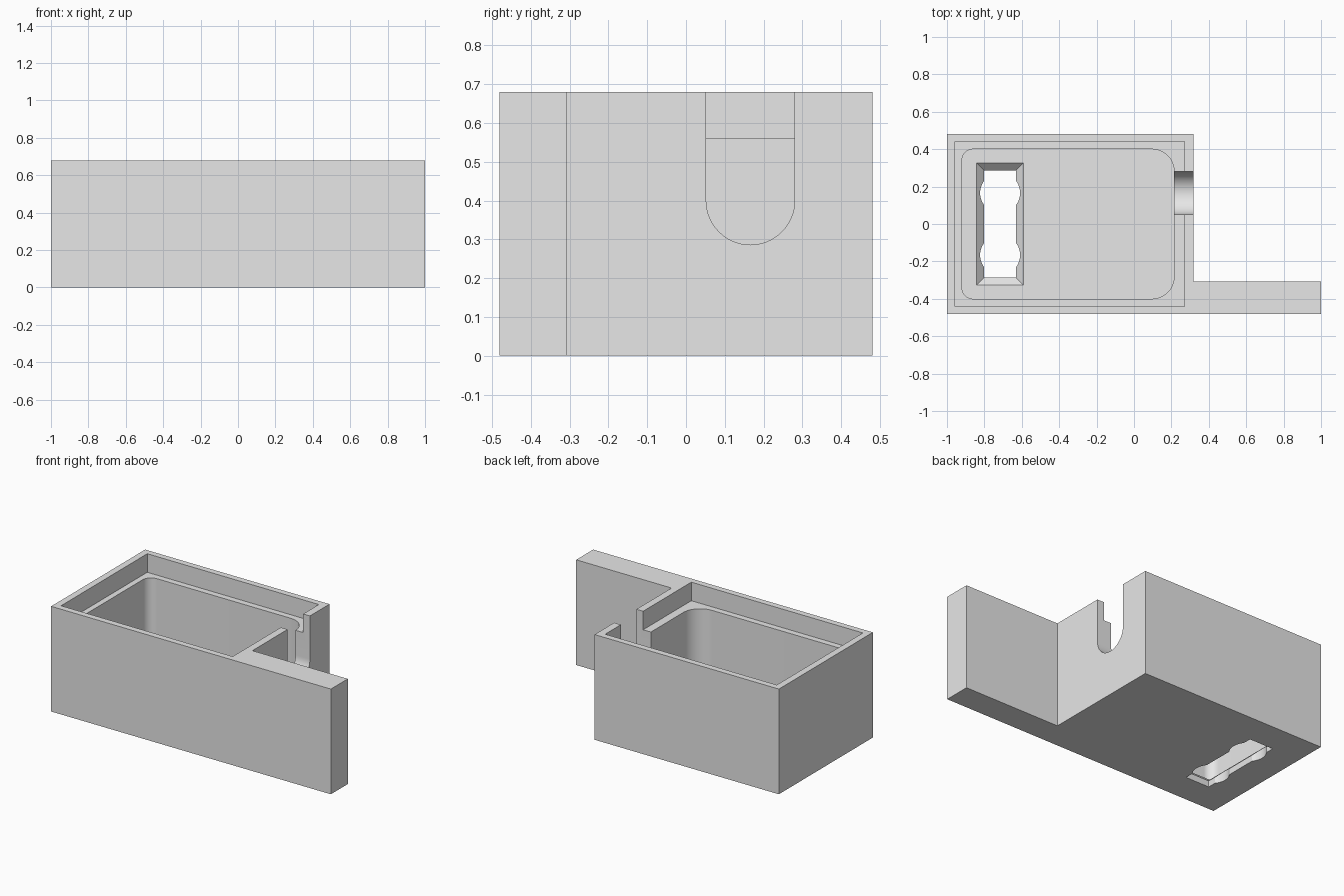
import bpy, bmesh, math
from mathutils import Matrix, Vector

old = bpy.data.objects.get("Cube")
if old:
    bpy.data.objects.remove(old, do_unlink=True)

grey = bpy.data.materials.new("plain_grey")
grey.use_nodes = True
grey.diffuse_color = (0.8, 0.8, 0.8, 1)
grey.node_tree.nodes["Principled BSDF"].inputs["Base Color"].default_value = (0.8, 0.8, 0.8, 1)


def prism(name, outline, z0, z1, top=None, matrix=None):
    """Solid between an outline at z0 and the same (or a second) outline at z1."""
    bm = bmesh.new()
    low = [bm.verts.new((x, y, z0)) for x, y in outline]
    high = [bm.verts.new((x, y, z1)) for x, y in (top or outline)]
    bm.faces.new(low[::-1])
    bm.faces.new(high)
    n = len(low)
    for i in range(n):
        j = (i + 1) % n
        bm.faces.new((low[i], low[j], high[j], high[i]))
    if matrix:
        bm.transform(matrix)
    bmesh.ops.recalc_face_normals(bm, faces=bm.faces)
    mesh = bpy.data.meshes.new(name)
    bm.to_mesh(mesh)
    bm.free()
    mesh.materials.append(grey)
    obj = bpy.data.objects.new(name, mesh)
    bpy.context.collection.objects.link(obj)
    return obj


def arc(cx, cy, r, start, end, steps):
    return [(cx + r * math.cos(math.radians(start + (end - start) * i / steps)),
             cy + r * math.sin(math.radians(start + (end - start) * i / steps)))
            for i in range(steps + 1)]


def rect(x0, x1, y0, y1):
    return [(x0, y0), (x1, y0), (x1, y1), (x0, y1)]


def rounded_rect(x0, x1, y0, y1, r_left, r_right):
    corners = [(x1 - r_right, y1 - r_right, r_right, 0), (x0 + r_left, y1 - r_left, r_left, 90),
               (x0 + r_left, y0 + r_left, r_left, 180), (x1 - r_right, y0 + r_right, r_right, 270)]
    return [p for cx, cy, r, a in corners for p in arc(cx, cy, r, a, a + 90, 12)]


# Box with the front wall running on past its side
housing = prism("housing", [(-1, -0.48), (1, -0.48), (1, -0.307), (0.318, -0.307),
                            (0.318, 0.48), (-1, 0.48)], 0, 0.68)

# Lid recess and main cavity
cutters = [
    prism("lid_recess", rect(-0.957, 0.27, -0.44, 0.44), 0.56, 0.8),
    prism("cavity", rounded_rect(-0.92, 0.215, -0.4, 0.4, 0.06, 0.12), 0.08, 0.6),
]

# Floor slot with a bevelled upper rim and two round bulges
sx, hw, hl = -0.716, 0.085, 0.286
cutters.append(prism("floor_slot", rect(sx - hw, sx + hw, -hl, hl), -0.1, 0.05))
cutters.append(prism("slot_bevel", rect(sx - hw, sx + hw, -hl, hl), 0.04, 0.1,
                     top=rect(sx - hw - 0.06, sx + hw + 0.06, -hl - 0.06, hl + 0.06)))
for side in (-1, 1):
    cutters.append(prism("slot_bulge", arc(sx, side * 0.166, 0.107, 0, 360, 48)[:-1], -0.1, 0.2))

# U-shaped notch through the side wall; local x, y, z become y, z, x
axes = Matrix(((0, 0, 1, 0), (1, 0, 0, 0), (0, 1, 0, 0), (0, 0, 0, 1)))
notch = arc(0.166, 0.4, 0.114, 180, 360, 32) + [(0.28, 0.8), (0.052, 0.8)]
cutters.append(prism("cable_notch", notch, 0.15, 0.45, matrix=axes))

for cutter in cutters:
    cutter.hide_render = True
    mod = housing.modifiers.new(cutter.name, 'BOOLEAN')
    mod.operation = 'DIFFERENCE'
    mod.solver = 'EXACT'
    mod.object = cutter

# Bake the cuts and drop the cutters
bpy.context.view_layer.update()
graph = bpy.context.evaluated_depsgraph_get()
result = bpy.data.meshes.new_from_object(housing.evaluated_get(graph))
housing.modifiers.clear()
housing.data = result
for cutter in cutters:
    bpy.data.objects.remove(cutter, do_unlink=True)

bpy.ops.object.select_all(action='DESELECT')
housing.select_set(True)
bpy.context.view_layer.objects.active = housing
bpy.ops.object.shade_smooth_by_angle(angle=math.radians(30))
